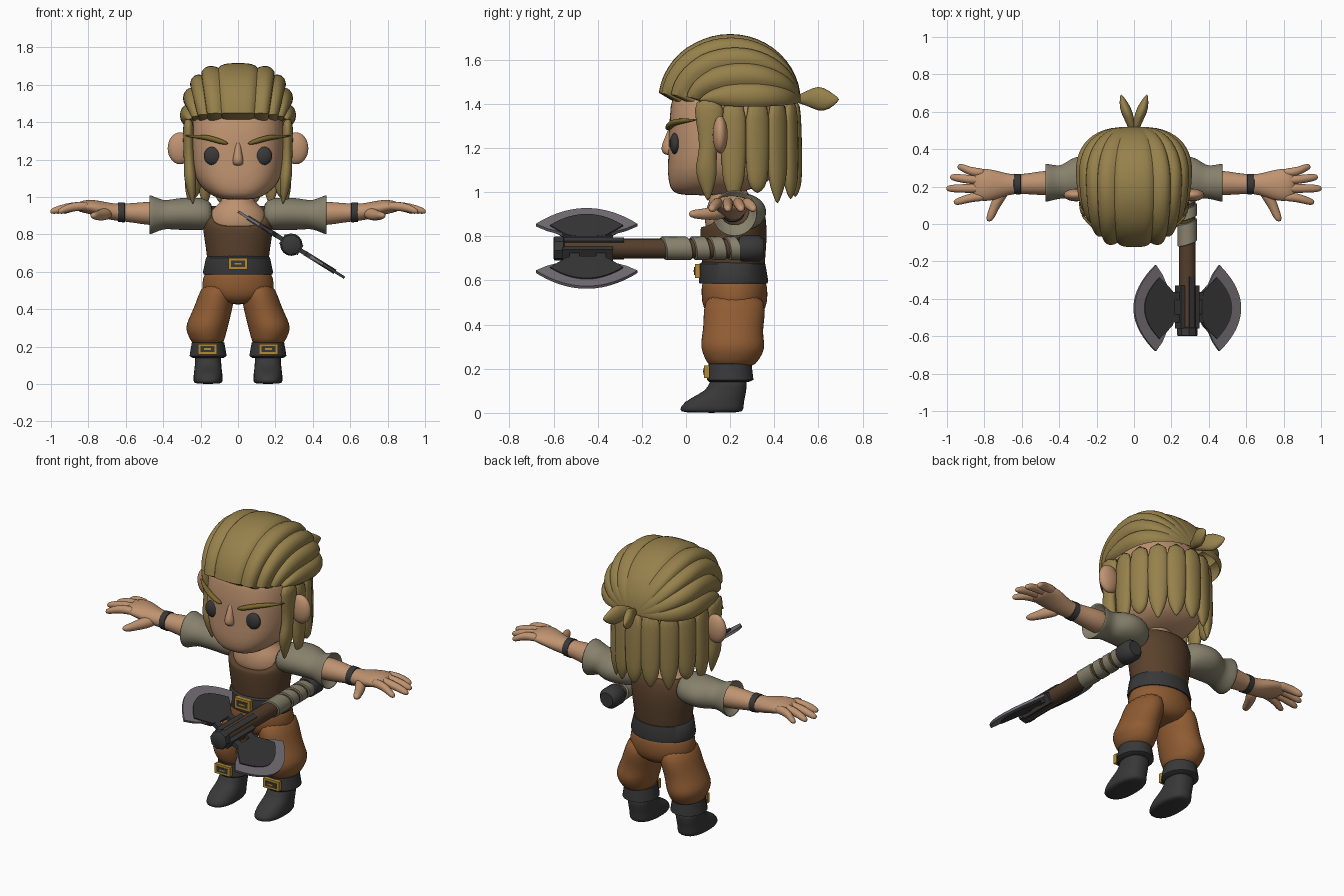
import bpy, bmesh, math
from mathutils import Matrix, Vector

if "Cube" in bpy.data.objects:
    bpy.data.objects.remove(bpy.data.objects["Cube"])

X, Y, Z = Vector((1, 0, 0)), Vector((0, 1, 0)), Vector((0, 0, 1))


def material(name, code):
    lin = [(int(code[i:i + 2], 16) / 255) ** 2.2 for i in (0, 2, 4)] + [1]
    m = bpy.data.materials.new(name)
    m.use_nodes = True
    m.diffuse_color = lin
    m.node_tree.nodes["Principled BSDF"].inputs["Base Color"].default_value = lin
    return m


SKIN = material("skin", "BE9270")
HAIR = material("hair", "95804D")
BROW = material("brow", "7A6832")
VEST = material("vest brown", "5A4330")
PANTS = material("pants brown", "8E5C36")
CLOTH = material("cloth grey", "86806C")
BLACK = material("black leather", "3B3B3C")
GOLD = material("gold", "B48A35")
STEEL = material("steel", "767076")
WOOD = material("wood", "54402F")


def finish(name, bm, mat, sub=0, mirror=False, M=None, angle=40):
    if M:
        bm.transform(M)
    bmesh.ops.recalc_face_normals(bm, faces=bm.faces)
    me = bpy.data.meshes.new(name)
    bm.to_mesh(me)
    bm.free()
    me.materials.append(mat)
    ob = bpy.data.objects.new(name, me)
    bpy.context.collection.objects.link(ob)
    bpy.ops.object.select_all(action='DESELECT')
    ob.select_set(True)
    bpy.context.view_layer.objects.active = ob
    if sub:
        bpy.ops.object.shade_smooth()
    else:
        bpy.ops.object.shade_smooth_by_angle(angle=math.radians(angle))
    if mirror:
        ob.modifiers.new("Mirror", 'MIRROR').use_mirror_merge = False
    if sub:
        ob.modifiers.new("Subdivision", 'SUBSURF').levels = sub
        ob.modifiers["Subdivision"].render_levels = sub
    return ob


def loft(name, rings, mat, A=X, B=Y, n=16, power=2, sub=1, warp=None, **kw):
    """Skin over superellipse rings (x, y, z, half size on A, half size on B)."""
    bm = bmesh.new()
    loops = []
    for x, y, z, a, b in rings:
        loop = []
        for i in range(n):
            t = math.tau * (i + .5) / n
            c, s = [math.copysign(abs(v) ** (2 / power), v) for v in (math.cos(t), math.sin(t))]
            p = Vector((x, y, z)) + A * a * c + B * b * s
            loop.append(bm.verts.new(warp(p) if warp else p))
        loops.append(loop)
    for l, m in zip(loops, loops[1:]):
        for i in range(n):
            j = (i + 1) % n
            bm.faces.new((l[i], l[j], m[j], m[i]))
    bm.faces.new(loops[0])
    bm.faces.new(loops[-1])
    return finish(name, bm, mat, sub, **kw)


def box(name, centre, half, mat, **kw):
    bm = bmesh.new()
    bmesh.ops.create_cube(bm, size=2, matrix=Matrix.Translation(centre) @ Matrix.Diagonal((*half, 1)))
    return finish(name, bm, mat, **kw)


def ball(name, centre, radii, mat, **kw):
    bm = bmesh.new()
    bmesh.ops.create_uvsphere(bm, u_segments=24, v_segments=16, radius=1,
                              matrix=Matrix.Translation(centre) @ Matrix.Diagonal((*radii, 1)))
    return finish(name, bm, mat, angle=60, **kw)


def plate(name, outline, half, mat, **kw):
    bm = bmesh.new()
    f = bm.faces.new([bm.verts.new((x, y, -half)) for x, y in outline])
    top = bmesh.ops.extrude_face_region(bm, geom=[f])["geom"]
    bmesh.ops.translate(bm, vec=(0, 0, 2 * half), verts=[v for v in top if isinstance(v, bmesh.types.BMVert)])
    return finish(name, bm, mat, **kw)


def buckle(name, x, y, z, w, h, **kw):
    box(name, (x, y, z), (w, .012, h), GOLD, **kw)
    box(name + "_inset", (x, y - .011, z), (w * .7, .004, h * .55), BLACK, **kw)
    box(name + "_pin", (x, y - .013, z), (w * .35, .004, h * .15), GOLD, **kw)


# Head and face
loft("head", [(0, .07, .985, .07, .09), (0, .1, 1.0, .13, .165), (0, .15, 1.045, .195, .23),
              (0, .17, 1.11, .235, .255), (0, .18, 1.2, .25, .258), (0, .18, 1.4, .255, .258),
              (0, .2, 1.55, .2, .23)], SKIN, n=32, power=2.6)
loft("nose", [(0, -.06, 1.31, .012, .012), (0, -.075, 1.24, .02, .025), (0, -.08, 1.19, .034, .042),
              (0, -.07, 1.165, .026, .025)], SKIN, n=10)
ball("ears", (.31, .155, 1.26), (.066, .034, .085), SKIN, mirror=True)
ball("eyes", (.133, -.048, 1.22), (.049, .025, .05), BLACK, mirror=True)
loft("eyebrows", [(.05, -.082, 1.285, .012, .008), (.1, -.078, 1.298, .02, .018), (.16, -.055, 1.318, .02, .016),
                  (.22, -.01, 1.322, .02, .012), (.285, .05, 1.328, .008, .004)], BROW, Y, Z, n=8, mirror=True)


# Swept-back hair cap made of nine ridged locks
def hair_cap(locks=9, per=8, rows=24):
    bm = bmesh.new()
    grid = []
    count = locks * per
    for r in range(rows + 1):
        t = math.pi * r / rows
        row = []
        for k in range(count + 1):
            a = -.08 + (math.pi + .16) * k / count
            ridge = .95 + .07 * math.sin(math.pi * (k % per) / per) ** .7
            ca = math.copysign(abs(math.cos(a)) ** .6, math.cos(a))
            g = .82 + .18 * math.sin(t) if t < math.pi / 2 else max(math.sin(t), 0) ** .7
            y0 = -.12 + .19 * abs(math.cos(a)) ** 2.5
            y = y0 + (.52 - y0) * (1 - math.cos(t)) / 2 + (.07 if r == 0 else 0)
            if t < 1:
                y -= (ridge - 1) * .3 * math.cos(t)
            row.append(bm.verts.new((.305 * ca * g * ridge, y, 1.41 + .3 * math.sin(a) * math.sin(t) * ridge)))
        grid.append(row)
    for p, q in zip(grid, grid[1:]):
        for k in range(count):
            bm.faces.new((p[k], p[k + 1], q[k + 1], q[k]))
    bmesh.ops.remove_doubles(bm, verts=bm.verts, dist=.0005)
    finish("hair_cap", bm, HAIR, angle=35)


hair_cap()
for i in range(9):
    f = math.radians(3 + 174 * i / 8)
    out, side = Vector((math.cos(f), math.sin(f), 0)), Vector((-math.sin(f), math.cos(f), 0))
    px, py = .255 * out.x, .2 + .295 * out.y
    tip = .945 + .03 * (i % 3 % 2) + .02 * (i % 2)
    loft(f"back_lock_{i + 1}", [(px, py, 1.43, .06, .025), (px, py, 1.25, .062, .032),
                                (px, py, 1.08, .058, .034), (px, py, 1.02, .042, .028),
                                (px, py, tip, .004, .004)], HAIR, side, out, n=10)
loft("side_locks", [(.265, .1, 1.43, .075, .03), (.265, .11, 1.32, .07, .032), (.262, .1, 1.2, .034, .028),
                    (.258, .09, 1.12, .055, .036), (.25, .095, 1.05, .045, .03), (.24, .1, .955, .004, .004)],
     HAIR, Y, X, n=10, mirror=True)
loft("hair_tail", [(.01, .5, 1.42, .02, .02), (.018, .54, 1.425, .024, .03), (.04, .6, 1.425, .036, .066),
                   (.055, .65, 1.415, .025, .045), (.07, .695, 1.42, .003, .005)], HAIR, X, Z, n=10, mirror=True)

# Torso, with the vest neckline dipping at the front
loft("neck_and_chest", [(0, .21, .78, .15, .12), (0, .21, .88, .165, .13), (0, .21, .94, .14, .115),
                        (0, .2, .97, .085, .09), (0, .19, 1.04, .08, .08)], SKIN, n=24)


def neckline(p):
    dip = max(0, p.z - .84) / .12
    if p.y < .21 and dip:
        p.z -= dip * .115 * min(1, (.21 - p.y) / .07) * max(0, 1 - (abs(p.x) / .19) ** 4)
    return p


loft("vest", [(0, .215, .6, .165, .14), (0, .215, .68, .165, .142), (0, .215, .76, .178, .15),
              (0, .215, .84, .19, .152), (0, .215, .9, .19, .145), (0, .215, .96, .165, .125),
              (0, .215, .95, .14, .105), (0, .215, .86, .1, .08)], VEST, n=32, warp=neckline)
loft("belt", [(0, .215, .585, .185, .155), (0, .215, .6, .188, .158), (0, .21, .675, .172, .15),
              (0, .21, .685, .16, .135)], BLACK, n=32, sub=0)
buckle("belt_buckle", 0, .052, .643, .052, .032)

# Trousers
loft("trouser_hips", [(0, .215, .63, .17, .145), (0, .22, .57, .188, .15), (0, .22, .5, .2, .152),
                      (0, .22, .45, .17, .13), (0, .22, .425, .06, .09)], PANTS, n=24)
loft("trouser_legs", [(.105, .22, .55, .08, .13), (.118, .22, .46, .1, .143), (.135, .215, .4, .105, .137),
                      (.155, .21, .345, .112, .14), (.17, .213, .295, .115, .15), (.165, .21, .245, .095, .125),
                      (.16, .205, .2, .08, .1)], PANTS, n=20, mirror=True)

# Boots
loft("boots", [(.16, .115, 0, .07, .135), (.16, .115, .012, .08, .148), (.16, .125, .05, .078, .138),
               (.16, .165, .085, .073, .107), (.16, .19, .115, .07, .085), (.16, .195, .17, .074, .088)],
     BLACK, n=20, power=2.4, mirror=True)
loft("boot_cuffs", [(.16, .195, .14, .085, .09), (.16, .2, .15, .1, .107), (.16, .2, .165, .098, .105),
                    (.16, .2, .222, .088, .098), (.16, .2, .226, .075, .085)], BLACK, n=20, sub=0, mirror=True)
buckle("boot_buckles", .163, .094, .187, .052, .028, mirror=True)

# Sleeves, arms and hands
loft("sleeves", [(.13, .22, .9, .08, .07), (.19, .235, .91, .115, .09), (.28, .25, .91, .122, .088),
                 (.34, .24, .908, .11, .084), (.385, .225, .905, .088, .076), (.42, .222, .905, .092, .085),
                 (.475, .22, .905, .106, .11), (.475, .22, .905, .098, .102), (.43, .22, .905, .075, .075)],
     CLOTH, Y, Z, n=20, mirror=True)
loft("arms", [(.36, .22, .91, .07, .065), (.47, .22, .912, .068, .065), (.56, .215, .915, .057, .053),
              (.64, .213, .917, .05, .045), (.7, .21, .925, .066, .046), (.77, .208, .945, .088, .042),
              (.83, .21, .95, .088, .034), (.865, .21, .945, .07, .02)], SKIN, Y, Z, n=20, mirror=True)
loft("wristbands", [(.604, .213, .917, .046, .042), (.606, .213, .917, .056, .054),
                    (.642, .213, .918, .054, .052), (.644, .213, .918, .044, .042)],
     BLACK, Y, Z, n=20, sub=0, mirror=True)
for i, (ya, yb, xt) in enumerate([(.275, .305, .945), (.235, .25, .985), (.19, .19, 1.005), (.145, .118, .965)]):
    loft(f"fingers_{i + 1}", [(.79, ya, .95, .024, .024), (.85, ya, .952, .026, .026),
                              (.5 * (.85 + xt), (ya + yb) / 2, .942, .024, .024),
                              (xt - .02, yb, .926, .021, .02), (xt, yb, .922, .01, .01)],
         SKIN, Y, Z, n=10, mirror=True)
loft("thumbs", [(.69, .19, .915, .04, .036), (.725, .13, .905, .037, .034), (.75, .08, .9, .027, .026),
                (.768, .035, .9, .025, .022), (.775, .012, .902, .012, .01)], SKIN, X, Z, n=10, mirror=True)

# Axe, modelled along y and then rolled into its slanted pose
POSE = Matrix.Translation((.285, 0, .745)) @ Matrix.Rotation(.556, 4, 'Y')


def rod(name, ends, mat, n=16, warp=None):
    loft(name, [(0, y, 0, r, r) for y, r in ends], mat, X, Z, n=n, sub=0, warp=warp, M=POSE)


rod("axe_haft", [(-.58, .045), (-.1, .045), (.28, .045)], WOOD)
rod("axe_front_cap", [(-.6, .048), (-.595, .055), (-.555, .055), (-.55, .048)], BLACK, 8)
rod("axe_pommel", [(.24, .05), (.255, .06), (.33, .06), (.352, .042)], BLACK)
slant = lambda p: p + Y * p.x * .35
for i, (y0, y1) in enumerate([(-.105, .015), (.03, .095), (.11, .17), (.185, .235)]):
    rod(f"haft_wrap_{i + 1}", [(y0, .046), (y0 + .004, .053), (y1 - .004, .053), (y1, .046)], CLOTH, warp=slant)
outer = [i / 10 for i in range(-10, 11)]
edge = [(.335 - .135 * q * q, -.45 + .23 * q) for q in outer]
edge += [(.16, -.27), (.135, -.32), (.1, -.365), (.1, -.535), (.135, -.58), (.16, -.63)]
core = [(.275 - .095 * q * q, -.45 + .165 * q) for q in outer]
core += [(.14, -.32), (.098, -.36), (.085, -.41), (.085, -.49), (.098, -.54), (.14, -.58)]
for tag, s in (("left", 1), ("right", -1)):
    plate(f"axe_edge_{tag}", [(s * x, y) for x, y in edge], .007, STEEL, M=POSE)
    plate(f"axe_core_{tag}", [(s * x, y) for x, y in core], .013, BLACK, M=POSE)
    box(f"axe_bracket_{tag}", (s * .046, -.445, 0), (.012, .115, .03), BLACK, M=POSE)
    box(f"axe_slot_{tag}", (0, -.42, s * .044), (.016, .14, .005), BLACK, M=POSE)
    for k, y in enumerate((-.385, -.505)):
        box(f"axe_prong_{tag}_{k + 1}", (s * .075, y, 0), (.035, .022, .012), BLACK, M=POSE)
